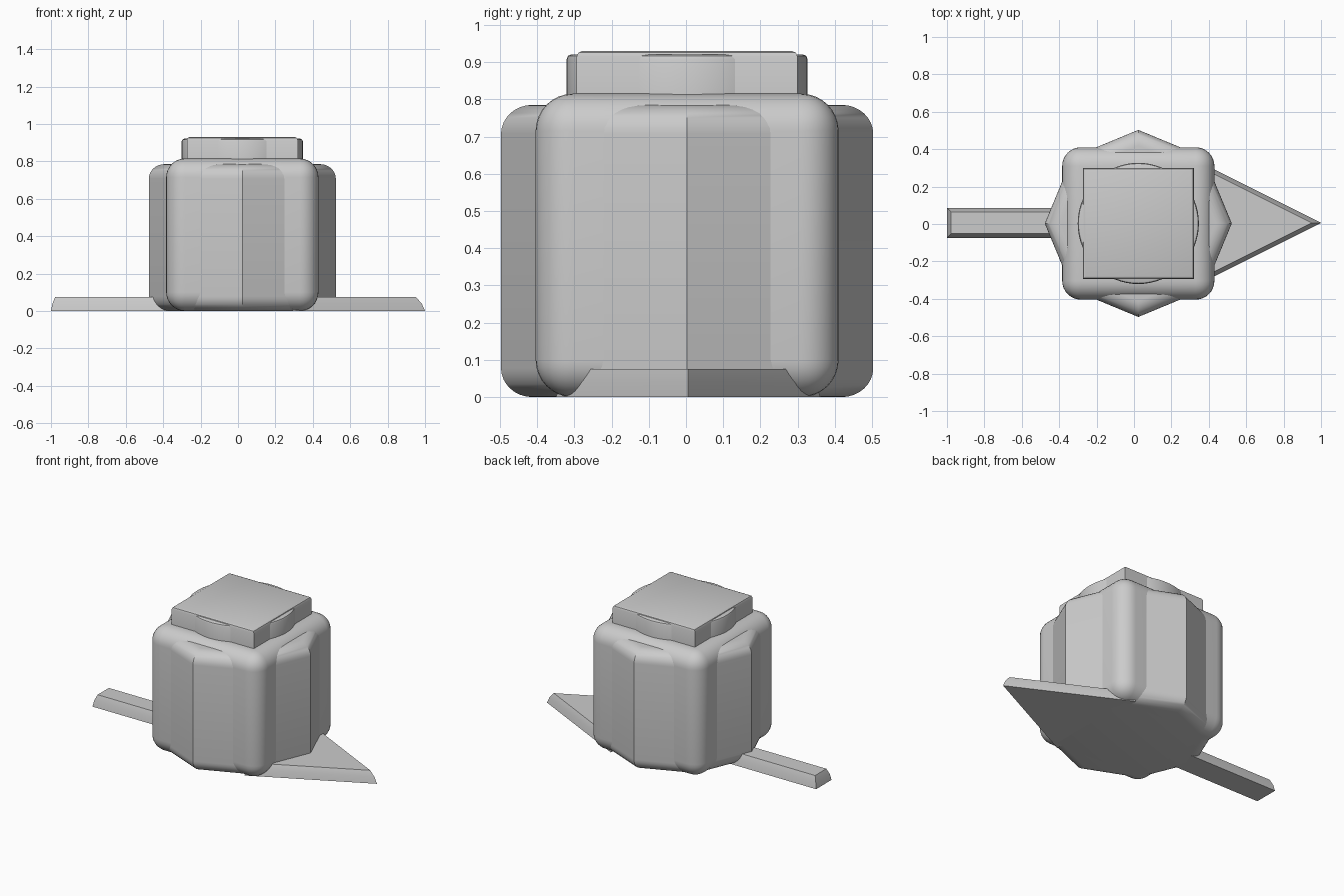
import bpy, bmesh, math

if "Cube" in bpy.data.objects:
    bpy.data.objects.remove(bpy.data.objects["Cube"])

CX = 0.023   # body centre line is slightly right of the origin
CY = 0.003


def finish(bm, name, angle=30):
    bmesh.ops.recalc_face_normals(bm, faces=bm.faces)
    me = bpy.data.meshes.new(name)
    bm.to_mesh(me)
    bm.free()
    ob = bpy.data.objects.new(name, me)
    bpy.context.collection.objects.link(ob)
    bpy.ops.object.select_all(action='DESELECT')
    ob.select_set(True)
    bpy.context.view_layer.objects.active = ob
    bpy.ops.object.shade_smooth_by_angle(angle=math.radians(angle))
    return ob


def bevelled_prism(name, sides, radius, z0, z1, bevel, segments, which, spin=0.0):
    """Upright prism; which = 'all', 'rims' or 'top' edges get rounded."""
    bm = bmesh.new()
    ring = [bm.verts.new((CX + radius * math.cos(spin + i * math.tau / sides),
                          CY + radius * math.sin(spin + i * math.tau / sides), z0))
            for i in range(sides)]
    base = bm.faces.new(ring)
    out = bmesh.ops.extrude_face_region(bm, geom=[base], use_keep_orig=True)
    top = [v for v in out['geom'] if isinstance(v, bmesh.types.BMVert)]
    bmesh.ops.translate(bm, verts=top, vec=(0, 0, z1 - z0))

    def chosen(e):
        za, zb = (v.co.z for v in e.verts)
        level = abs(za - zb) < 1e-5
        return which == 'all' or (level and (which == 'rims' or za > (z0 + z1) / 2))

    bmesh.ops.recalc_face_normals(bm, faces=bm.faces)
    bmesh.ops.bevel(bm, geom=[e for e in bm.edges if chosen(e)], offset=bevel,
                    segments=segments, profile=0.5, affect='EDGES', clamp_overlap=True)
    return finish(bm, name)


def bar_with_sloped_sides(name, outline, profile):
    """Stack inset copies of a convex counter-clockwise outline; profile = (inset, z)."""
    bm = bmesh.new()
    n = len(outline)

    def inset_point(i, d):
        (ax, ay), (bx, by), (cx, cy) = outline[i - 1], outline[i], outline[(i + 1) % n]
        l1, l2 = math.hypot(bx - ax, by - ay), math.hypot(cx - bx, cy - by)
        n1 = (-(by - ay) / l1, (bx - ax) / l1)
        n2 = (-(cy - by) / l2, (cx - bx) / l2)
        k = d / (1 + n1[0] * n2[0] + n1[1] * n2[1])
        return bx + k * (n1[0] + n2[0]), by + k * (n1[1] + n2[1])

    rings = [[bm.verts.new((*inset_point(i, d), z)) for i in range(n)] for d, z in profile]
    for lo, hi in zip(rings, rings[1:]):
        for i in range(n):
            j = (i + 1) % n
            bm.faces.new((lo[i], lo[j], hi[j], hi[i]))
    bm.faces.new(rings[0][::-1])
    bm.faces.new(rings[-1])
    return finish(bm, name)


SQ = math.sqrt(2)

# Main body: rounded cube merged with an octagonal drum
bevelled_prism("body_block", 4, 0.407 * SQ, 0.0, 0.815, 0.10, 8, 'all', math.pi / 4)
bevelled_prism("body_octagon", 8, 0.50, 0.0, 0.785, 0.078, 8, 'rims')

# Cap: square lid merged with a round lid
bevelled_prism("cap_square", 4, 0.297 * SQ, 0.78, 0.93, 0.016, 2, 'top', math.pi / 4)
bevelled_prism("cap_round", 64, 0.324, 0.78, 0.921, 0.014, 2, 'top')

# Flat base arrow: shaft to the left, pointed head to the right
slope = [(0.0, 0.0), (0.008, 0.04), (0.022, 0.075)]
AY = 0.006
bar_with_sloped_sides("arrow_shaft",
                      [(-1.0, AY - 0.08), (0.32, AY - 0.08), (0.32, AY + 0.08), (-1.0, AY + 0.08)],
                      slope)
bar_with_sloped_sides("arrow_head",
                      [(0.29, AY - 0.355), (1.0, AY), (0.29, AY + 0.355)],
                      slope)
